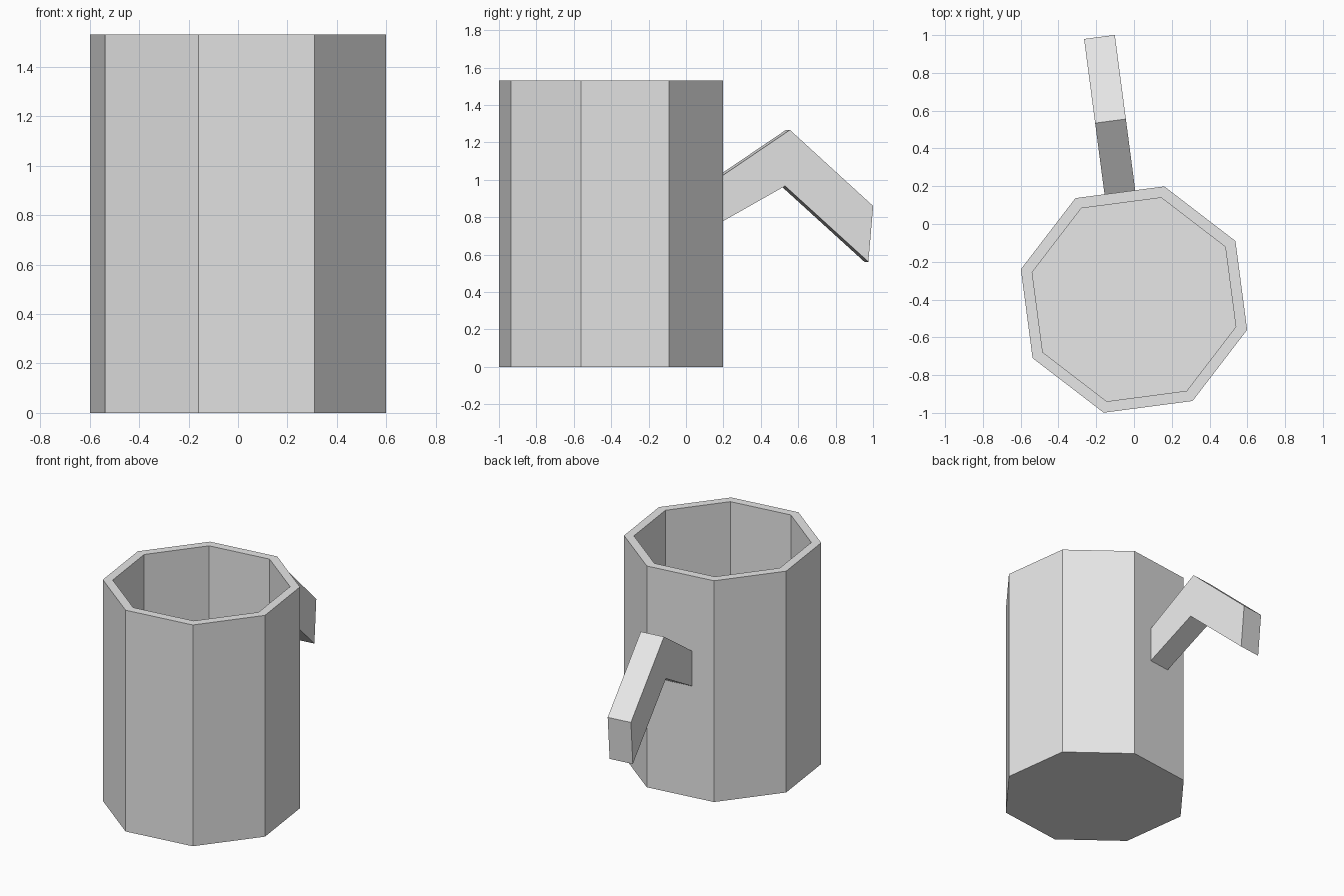
import bpy, bmesh
from math import cos, sin, radians
from mathutils import Vector

if "Cube" in bpy.data.objects:
    bpy.data.objects.remove(bpy.data.objects["Cube"], do_unlink=True)

# Single plain grey
grey = bpy.data.materials.new("light_grey")
grey.use_nodes = True
colour = (0.8, 0.8, 0.8, 1)
grey.diffuse_color = colour
grey.node_tree.nodes["Principled BSDF"].inputs["Base Color"].default_value = colour


def finish(bm, name):
    bmesh.ops.recalc_face_normals(bm, faces=bm.faces)
    mesh = bpy.data.meshes.new(name)
    bm.to_mesh(mesh)
    bm.free()
    mesh.materials.append(grey)
    obj = bpy.data.objects.new(name, mesh)
    bpy.context.collection.objects.link(obj)
    return obj


CENTRE = Vector((0, -0.4, 0))
SIDES, HEIGHT, FLOOR = 8, 1.53, 0.08
OUTER, INNER = 0.62, 0.558
TURN = radians(30)

# Cup: octagonal rings running up the outside, over the rim and down inside
bm = bmesh.new()
rings = []
for radius, z in ((OUTER, 0), (OUTER, HEIGHT), (INNER, HEIGHT), (INNER, FLOOR)):
    angles = [TURN + radians(360 / SIDES) * i for i in range(SIDES)]
    rings.append([bm.verts.new(CENTRE + Vector((radius * cos(a), radius * sin(a), z)))
                  for a in angles])
for low, high in zip(rings, rings[1:]):
    for i in range(SIDES):
        j = (i + 1) % SIDES
        bm.faces.new((low[i], low[j], high[j], high[i]))
bm.faces.new(rings[0])
bm.faces.new(rings[-1])
finish(bm, "cup_body")

# Handle: bent bar leaving the middle of one wall, as (distance, height) pairs
top = [(0.56, 1.003), (0.953, 1.267), (1.402, 0.86)]
bottom = [(0.56, 0.761), (0.927, 0.967), (1.376, 0.562)]
out = Vector((cos(radians(97.5)), sin(radians(97.5)), 0))
side = Vector((out.y, -out.x, 0)) * 0.082
bm = bmesh.new()
sections = []
for t, b in zip(top, bottom):
    corners = ((t, 1), (t, -1), (b, -1), (b, 1))
    sections.append([bm.verts.new(CENTRE + out * d + side * s + Vector((0, 0, z)))
                     for (d, z), s in corners])
for near, far in zip(sections, sections[1:]):
    for i in range(4):
        j = (i + 1) % 4
        bm.faces.new((near[i], near[j], far[j], far[i]))
bm.faces.new(sections[0])
bm.faces.new(sections[-1])
finish(bm, "handle")
